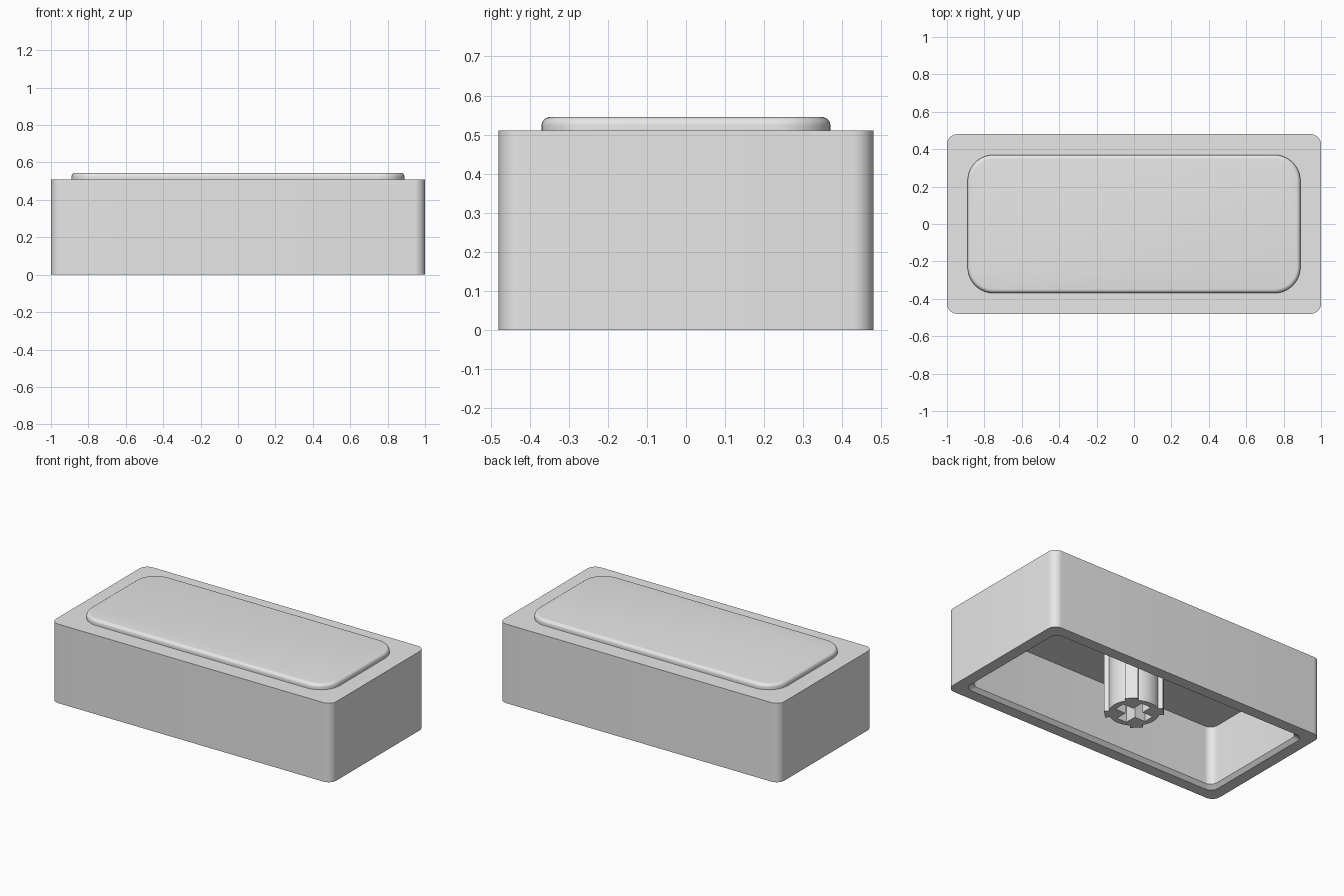
import bpy, bmesh
from math import pi, sin, cos, asin, radians

cube = bpy.data.objects.get("Cube")
if cube:
    bpy.data.objects.remove(cube, do_unlink=True)

grey = bpy.data.materials.new("plain_grey")
grey.use_nodes = True
grey.diffuse_color = (0.8, 0.8, 0.8, 1)
grey.node_tree.nodes["Principled BSDF"].inputs["Base Color"].default_value = (0.8, 0.8, 0.8, 1)


def finish(name, mesh):
    mesh.materials.clear()
    mesh.materials.append(grey)
    obj = bpy.data.objects.new(name, mesh)
    bpy.context.collection.objects.link(obj)
    bpy.ops.object.select_all(action='DESELECT')
    obj.select_set(True)
    bpy.context.view_layer.objects.active = obj
    bpy.ops.object.shade_smooth_by_angle(angle=radians(30))
    return obj


def rounded_rect(hx, hy, r, steps=10):
    pts = []
    for k, (sx, sy) in enumerate([(1, 1), (-1, 1), (-1, -1), (1, -1)]):
        for i in range(steps + 1):
            a = (k + i / steps) * pi / 2
            pts.append((sx * (hx - r) + r * cos(a), sy * (hy - r) + r * sin(a)))
    return pts


def loft(name, rings):
    """Stack rounded rectangles (half x, half y, radius, z) and cap both ends."""
    bm = bmesh.new()
    loops = [[bm.verts.new((x, y, z)) for x, y in rounded_rect(hx, hy, r)]
             for hx, hy, r, z in rings]
    for lo, hi in zip(loops, loops[1:]):
        for i in range(len(lo)):
            j = (i + 1) % len(lo)
            bm.faces.new((lo[i], lo[j], hi[j], hi[i]))
    bm.faces.new(loops[0][::-1])
    bm.faces.new(loops[-1])
    bmesh.ops.recalc_face_normals(bm, faces=bm.faces)
    mesh = bpy.data.meshes.new(name)
    bm.to_mesh(mesh)
    bm.free()
    return finish(name, mesh)


# Hollow shell: ceiling, inner wall, chamfered mouth, rim, outer wall, top
HX, HY, TOP, CEILING = 1.0, 0.48, 0.51, 0.40
WALL, RIM = 0.095, 0.073
loft("shell", [
    (HX - WALL, HY - WALL, 0.05, CEILING),
    (HX - WALL, HY - WALL, 0.05, WALL - RIM),
    (HX - RIM, HY - RIM, 0.05, 0),
    (HX, HY, 0.055, 0),
    (HX, HY, 0.055, TOP),
])

# Raised top pad with a filleted upper edge
PX, PY, PR, PAD_TOP, F = 0.89, 0.37, 0.14, 0.545, 0.022
pad = [(PX, PY, PR, TOP - 0.01)]
for i in range(7):
    a = i / 6 * pi / 2
    d = F * (1 - cos(a))
    pad.append((PX - d, PY - d, PR - d, PAD_TOP - F + F * sin(a)))
loft("top_pad", pad)

# Stem: ribbed tube with a cross-shaped socket, made from a 2D outline
R, TIP, W = 0.147, 0.17, 0.037
ARM, SLOT = 0.11, 0.035
outer, cross = [], []
for k in range(4):
    mid = pi / 4 + k * pi / 2
    gap = asin(W / R)
    start, end = mid - pi / 2 + gap, mid - gap
    for i in range(13):
        a = start + (end - start) * i / 12
        outer.append((R * cos(a), R * sin(a)))
    for side in (-W, W):
        outer.append((TIP * cos(mid) - side * sin(mid), TIP * sin(mid) + side * cos(mid)))
    q = k * pi / 2
    for x, y in ((ARM, -SLOT), (ARM, SLOT), (SLOT, SLOT)):
        cross.append((x * cos(q) - y * sin(q), x * sin(q) + y * cos(q)))

curve = bpy.data.curves.new("stem_outline", 'CURVE')
curve.dimensions = '2D'
curve.fill_mode = 'BOTH'
curve.extrude = CEILING / 2
for pts in (outer, cross):
    spline = curve.splines.new('POLY')
    spline.points.add(len(pts) - 1)
    for p, (x, y) in zip(spline.points, pts):
        p.co = (x, y, 0, 1)
    spline.use_cyclic_u = True
outline = bpy.data.objects.new("stem_outline", curve)
bpy.context.collection.objects.link(outline)
bpy.context.view_layer.update()
deps = bpy.context.evaluated_depsgraph_get()
stem_mesh = bpy.data.meshes.new_from_object(outline.evaluated_get(deps))
bpy.data.objects.remove(outline, do_unlink=True)

bm = bmesh.new()
bm.from_mesh(stem_mesh)
bmesh.ops.remove_doubles(bm, verts=bm.verts, dist=0.0005)
bmesh.ops.translate(bm, verts=bm.verts, vec=(0, 0, CEILING / 2))
bmesh.ops.recalc_face_normals(bm, faces=bm.faces)
bm.to_mesh(stem_mesh)
bm.free()
finish("stem", stem_mesh)
